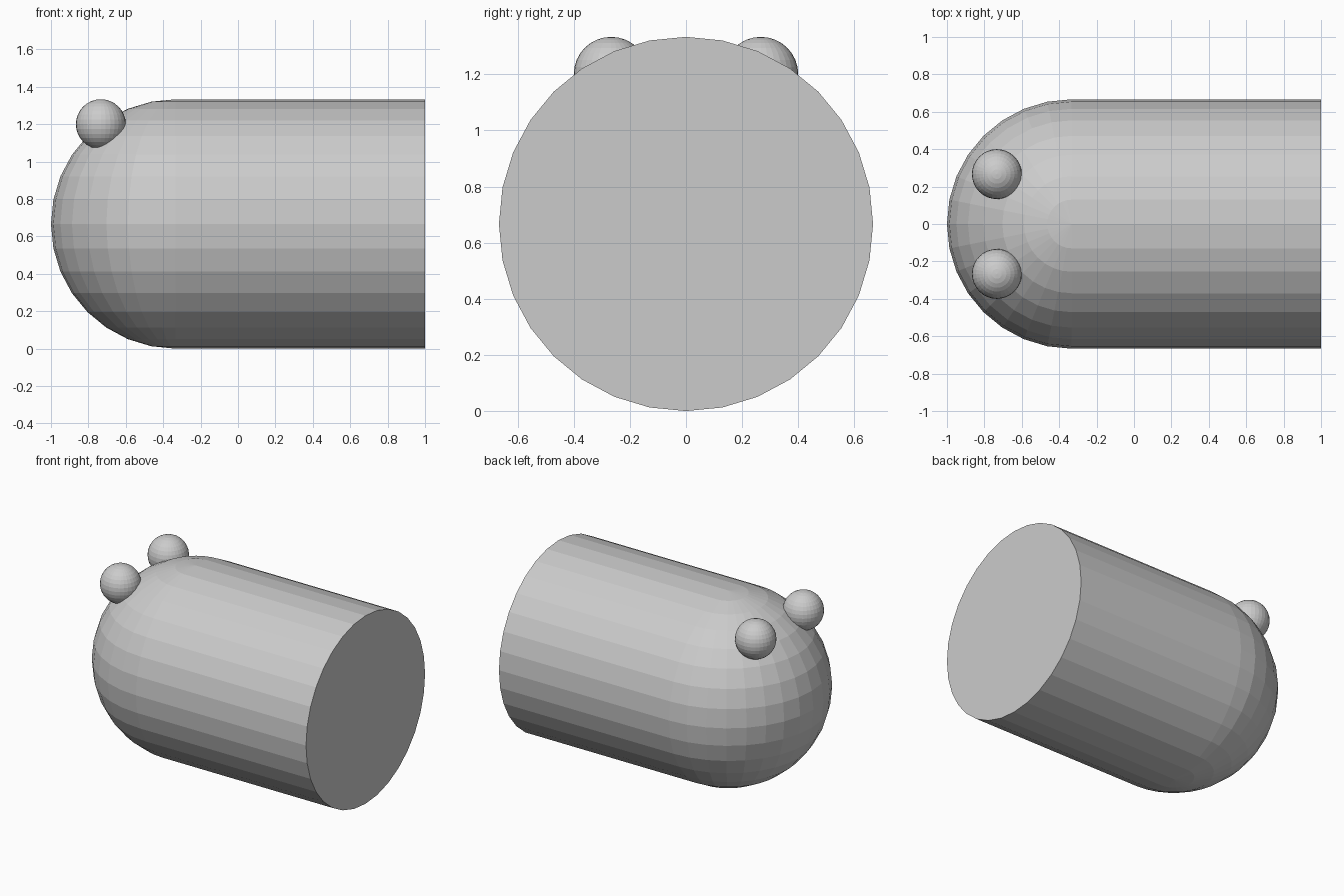
import bpy
import bmesh

if "Cube" in bpy.data.objects:
    bpy.data.objects.remove(bpy.data.objects["Cube"], do_unlink=True)

SEGMENTS, RINGS = 32, 16
BODY_R = 2 / 3
EYE_R = BODY_R / 5

grey = bpy.data.materials.new("plain grey")
grey.use_nodes = True
colour = (0.6, 0.6, 0.6, 1)
grey.diffuse_color = colour
grey.node_tree.nodes["Principled BSDF"].inputs["Base Color"].default_value = colour


def add_object(name, bm, location):
    bmesh.ops.recalc_face_normals(bm, faces=bm.faces[:])
    mesh = bpy.data.meshes.new(name)
    bm.to_mesh(mesh)
    bm.free()
    mesh.materials.append(grey)
    obj = bpy.data.objects.new(name, mesh)
    obj.location = location
    bpy.context.collection.objects.link(obj)


def ball(radius):
    bm = bmesh.new()
    bmesh.ops.create_uvsphere(bm, u_segments=SEGMENTS, v_segments=RINGS, radius=radius)
    return bm


# Body: half a ball whose open rim is drawn out into a straight barrel and capped
bm = ball(BODY_R)
spare = [v for v in bm.verts if v.co.x > 0.001]
bmesh.ops.delete(bm, geom=spare, context='VERTS')
rim = [e for e in bm.edges if e.is_boundary]
drawn = bmesh.ops.extrude_edge_only(bm, edges=rim)["geom"]
end_verts = [g for g in drawn if isinstance(g, bmesh.types.BMVert)]
end_edges = [g for g in drawn if isinstance(g, bmesh.types.BMEdge)]
bmesh.ops.translate(bm, verts=end_verts, vec=(2 * BODY_R, 0, 0))
bmesh.ops.contextual_create(bm, geom=end_edges)
add_object("body", bm, (BODY_R - 1, 0, BODY_R))

# Eyes: a pair of small balls set on the rounded end
for name, side in (("left_eye", 1), ("right_eye", -1)):
    add_object(name, ball(EYE_R), (-1 + 2 * EYE_R, side * 2 * EYE_R, 9 * EYE_R))
